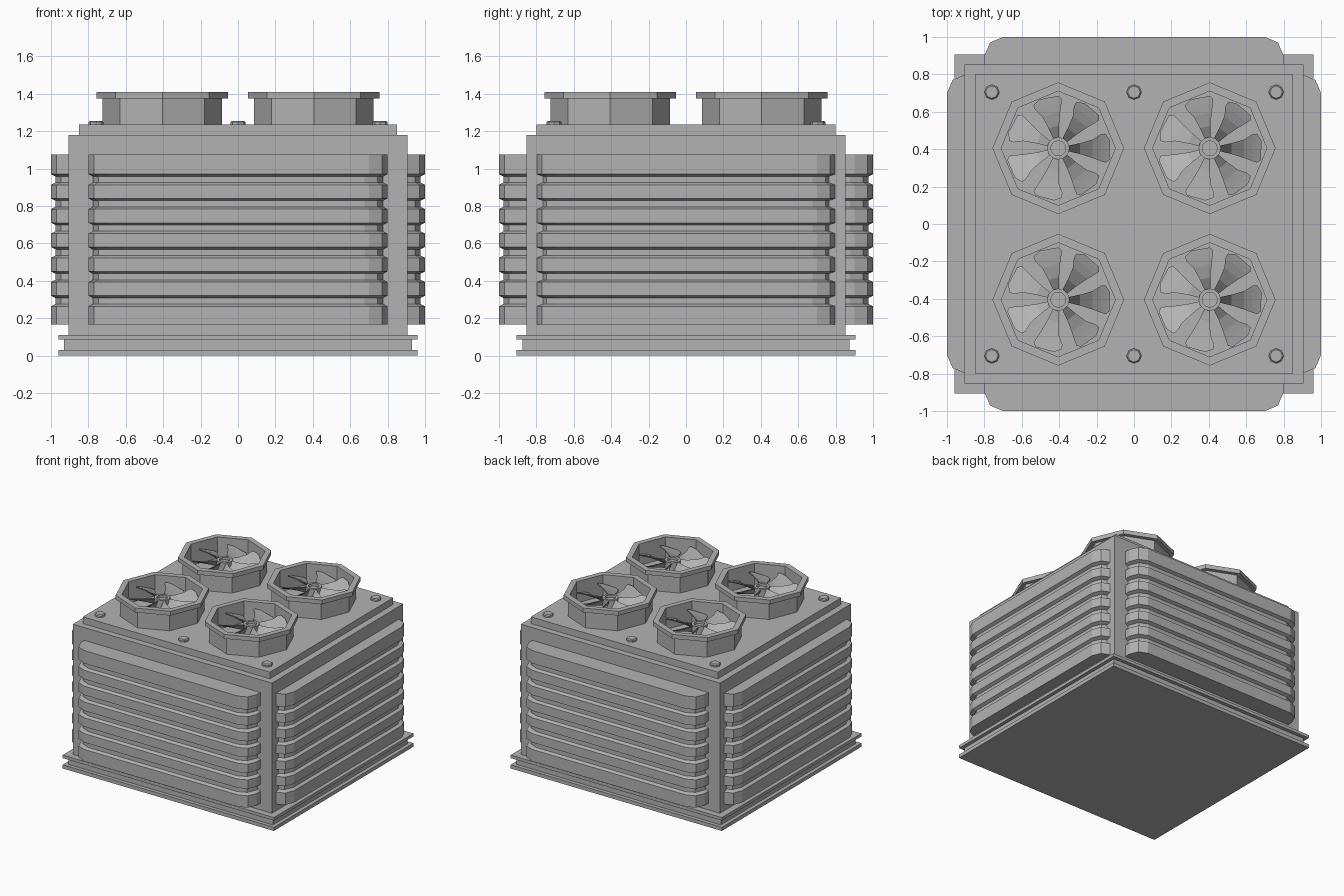
import bpy, bmesh
from math import pi, cos, sin, radians
from mathutils import Matrix

cube = bpy.data.objects.get("Cube")
if cube:
    bpy.data.objects.remove(cube, do_unlink=True)

grey = bpy.data.materials.new("painted grey metal")
grey.use_nodes = True
COLOUR = (0.45, 0.45, 0.45, 1)
grey.diffuse_color = COLOUR
grey.node_tree.nodes["Principled BSDF"].inputs["Base Color"].default_value = COLOUR


def finish(name, bm, location=(0, 0, 0)):
    bmesh.ops.recalc_face_normals(bm, faces=bm.faces)
    mesh = bpy.data.meshes.new(name)
    bm.to_mesh(mesh)
    bm.free()
    mesh.materials.append(grey)
    obj = bpy.data.objects.new(name, mesh)
    obj.location = location
    bpy.context.collection.objects.link(obj)
    return obj


def copy(obj, name, location, turn=0):
    other = bpy.data.objects.new(name, obj.data)
    other.location = location
    other.rotation_euler.z = turn
    bpy.context.collection.objects.link(other)


def box(name, half_x, half_y, z0, z1):
    bm = bmesh.new()
    size = Matrix.Diagonal((2 * half_x, 2 * half_y, z1 - z0, 1))
    bmesh.ops.create_cube(bm, size=1, matrix=Matrix.Translation((0, 0, (z0 + z1) / 2)) @ size)
    return finish(name, bm)


def loft(bm, rings, closed=False):
    """Bridge rings of points; cap the ends, or join last to first."""
    rows = [[bm.verts.new(p) for p in ring] for ring in rings]
    pairs = list(zip(rows, rows[1:]))
    if closed:
        pairs.append((rows[-1], rows[0]))
    else:
        bm.faces.new(rows[0])
        bm.faces.new(rows[-1])
    for low, high in pairs:
        for i in range(len(low)):
            j = (i + 1) % len(low)
            bm.faces.new((low[i], low[j], high[j], high[i]))


def circle(radius, z, sides):
    return [(radius * cos(2 * pi * i / sides), radius * sin(2 * pi * i / sides), z)
            for i in range(sides)]


def turned(name, profile, sides, closed=False):
    bm = bmesh.new()
    loft(bm, [circle(r, z, sides) for r, z in profile], closed)
    return finish(name, bm)


# Base rail and cabinet
box("base_lower_flange", 0.96, 0.905, 0, 0.03)
box("base_web", 0.93, 0.875, 0.03, 0.085)
box("base_upper_flange", 0.96, 0.905, 0.085, 0.11)
box("cabinet", 0.905, 0.852, 0.11, 1.18)
box("cabinet_lid", 0.85, 0.80, 1.18, 1.235)


# Louvred panels: one grooved stack turned to all four sides
def louvre_outline(inset, z):
    half = [(0.80, -0.83), (0.80, -0.90), (0.77, -0.97), (0.70, -1.0)]
    half = [(x - inset, y if k == 0 else y + inset) for k, (x, y) in enumerate(half)]
    return [(x, y, z) for x, y in half] + [(-x, y, z) for x, y in reversed(half)]


levels = [(0, 0.165)]
for k in range(6):
    z = 0.275 + 0.13 * k
    levels += [(0, z - 0.012), (0.024, z), (0.024, z + 0.033), (0, z + 0.045)]
levels.append((0, 1.075))
bm = bmesh.new()
loft(bm, [louvre_outline(d, z) for d, z in levels])
panel = finish("louvre_front", bm)
for k, side in enumerate(("left", "back", "right")):
    copy(panel, "louvre_" + side, (0, 0, 0), (k + 1) * pi / 2)

# Octagonal fan shroud, hub and motor post
shroud = turned("fan_shroud", [(0.32, 0), (0.32, 0.14), (0.352, 0.14),
                               (0.352, 0.175), (0.305, 0.175), (0.305, 0)], 8, True)
hub = turned("fan_hub", [(0.06, 0.06), (0.06, 0.13), (0.04, 0.13), (0.04, 0.11)], 12)
post = turned("fan_post", [(0.035, 0), (0.035, 0.07)], 8)

# Seven pitched blades with hooked tips
BLADES = 7
stations = [(0.05, -16, 16), (0.12, -14, 14), (0.19, -15, 15),
            (0.24, -16, 19), (0.265, -16, 18), (0.28, -12, 9)]
bm = bmesh.new()
for n in range(BLADES):
    middle = 102 + 360 * n / BLADES
    rings = []
    for r, a0, a1 in stations:
        ring = []
        for a, lift in ((a0, 0), (a1, 0), (a1, 0.008), (a0, 0.008)):
            t = radians(middle + a)
            ring.append((r * cos(t), r * sin(t), 0.09 + 0.0018 * a + lift))
        rings.append(ring)
    loft(bm, rings)
blades = finish("fan_blades", bm)

# Place the four fans
spots = [(x, y, 1.235) for x in (-0.405, 0.405) for y in (-0.405, 0.405)]
for part in (shroud, hub, post, blades):
    part.location = spots[0]
    for k, spot in enumerate(spots[1:]):
        copy(part, part.name + "_" + str(k + 2), spot)

# Lid bolts
bolt = turned("lid_bolt", [(0.04, 0), (0.04, 0.013), (0.033, 0.02)], 8)
bolt.location = (-0.76, -0.705, 1.235)
for x in (-0.76, 0, 0.76):
    for y in (-0.705, 0.705):
        if (x, y) != (-0.76, -0.705):
            copy(bolt, "lid_bolt_copy", (x, y, 1.235))
